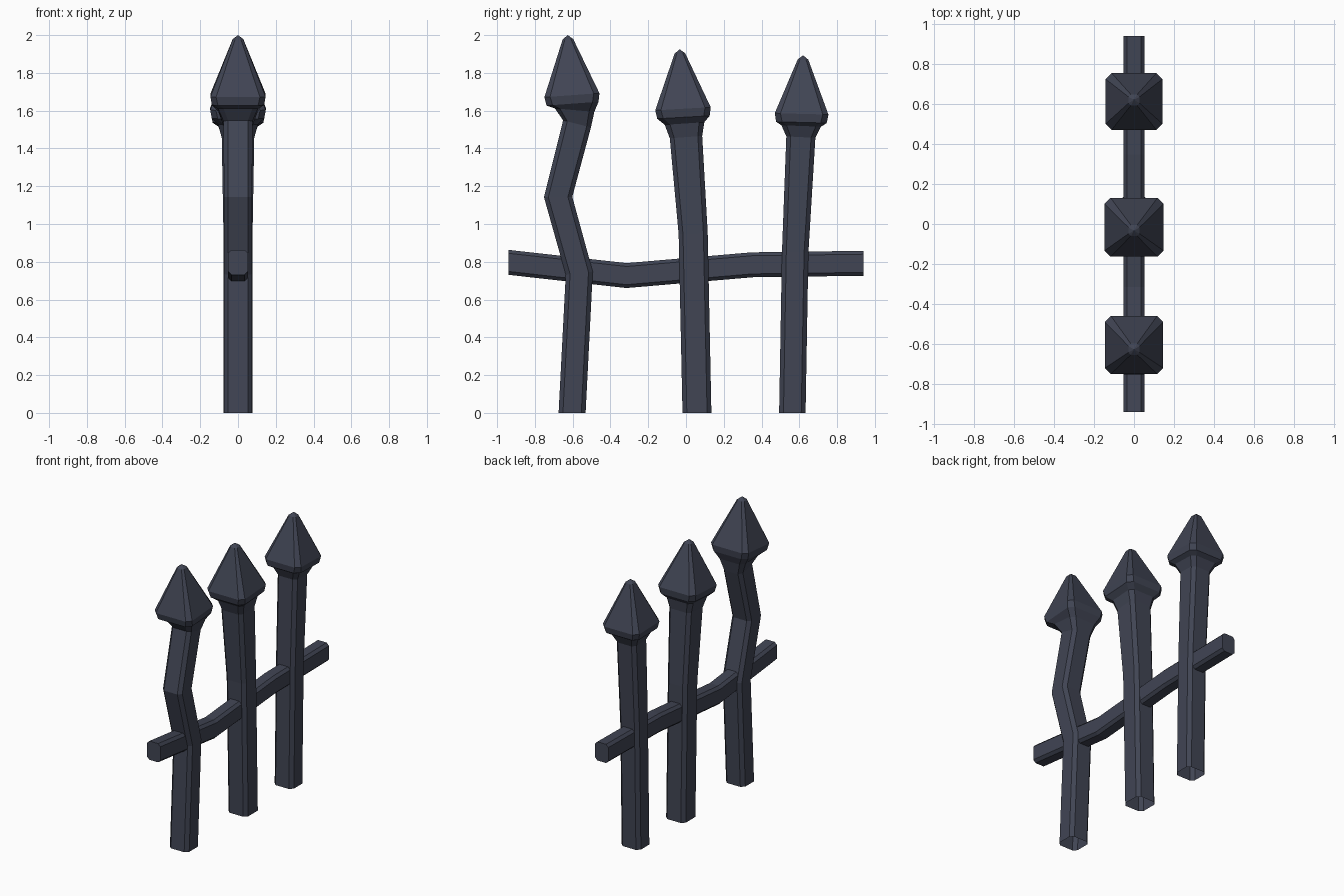
import bpy, bmesh, math
from mathutils import Vector

if "Cube" in bpy.data.objects:
    bpy.data.objects.remove(bpy.data.objects["Cube"])

iron = bpy.data.materials.new("dark blue iron")
iron.diffuse_color = (0.052, 0.059, 0.088, 1)
iron.use_nodes = True
iron.node_tree.nodes["Principled BSDF"].inputs["Base Color"].default_value = iron.diffuse_color


def section(hx, hy, c):
    """Square section with cut corners."""
    return [(hx, -hy + c), (hx, hy - c), (hx - c, hy), (-hx + c, hy),
            (-hx, hy - c), (-hx, -hy + c), (-hx + c, -hy), (hx - c, -hy)]


def loft(name, rings, apex=None, caps=False):
    """rings: (y, z, half_x, half_side, corner_cut, tilt of the path in the y-z plane)."""
    bm = bmesh.new()
    loops = []
    for y, z, hx, hs, c, a in rings:
        loops.append([bm.verts.new((u, y + v * math.cos(a), z - v * math.sin(a)))
                      for u, v in section(hx, hs, c)])
    for lo, hi in zip(loops, loops[1:]):
        for i in range(8):
            j = (i + 1) % 8
            bm.faces.new((lo[i], lo[j], hi[j], hi[i]))
    if apex:
        tip = bm.verts.new((0, *apex))
        for i in range(8):
            bm.faces.new((loops[-1][i], loops[-1][(i + 1) % 8], tip))
    if caps:
        bm.faces.new(loops[0][::-1])
        bm.faces.new(loops[-1])
    if caps:
        bmesh.ops.recalc_face_normals(bm, faces=bm.faces)
    me = bpy.data.meshes.new(name)
    bm.to_mesh(me)
    bm.free()
    me.materials.append(iron)
    ob = bpy.data.objects.new(name, me)
    bpy.context.collection.objects.link(ob)
    return ob


def lean(p, q):
    return math.atan2(q[0] - p[0], q[1] - p[1])


def post(name, path, base, tip, half):
    """Bent bar with an open foot, flared neck and spear head."""
    rings = []
    n = len(path)
    for k, (y, z, h) in enumerate(path):
        a = 0 if k == 0 else lean(path[k - 1], path[min(k + 1, n - 1)])
        if 0 < k < n - 1:
            a = (lean(path[k - 1], path[k]) + lean(path[k], path[k + 1])) / 2
        rings.append((y, z, max(h, 0.075), h, 0.023, a))
    # spear head rings follow the axis from its base to the tip
    b, t = Vector(base), Vector(tip)
    a = lean(b, t)
    d = (t - b).normalized()
    neck = Vector(path[-1][:2])
    m = neck.lerp(b, 0.48)
    rings.append((m.x, m.y, 0.105, 0.105, 0.028, (a + rings[-1][5]) / 2))
    p = b - d * 0.045
    rings.append((p.x, p.y, half - 0.008, half - 0.008, 0.032, a))
    rings.append((b.x, b.y, half, half, 0.03, a))
    p = t - d * 0.022
    rings.append((p.x, p.y, 0.028, 0.028, 0.012, a))
    loft(name, rings, apex=tip)


# three bent posts
post("left_post", [(-0.603, 0, 0.0715), (-0.565, 0.74, 0.072), (-0.677, 1.143, 0.075),
                   (-0.577, 1.53, 0.076)], (-0.604, 1.682), (-0.627, 2.0), 0.146)
post("middle_post", [(0.058, 0, 0.0765), (0.038, 0.95, 0.077), (0.0, 1.46, 0.086)],
     (-0.016, 1.61), (-0.034, 1.925), 0.147)
post("right_post", [(0.563, 0, 0.07), (0.578, 0.85, 0.07), (0.608, 1.46, 0.077)],
     (0.612, 1.583), (0.62, 1.893), 0.142)

# sagging cross rail through the posts
rail = [(-0.94, 0.797), (-0.315, 0.727), (0.35, 0.784), (0.94, 0.792)]
tilts = [math.pi / 2] + [lean(rail[k - 1], rail[k + 1]) for k in (1, 2)] + [math.pi / 2]
loft("cross_rail", [(y, z, 0.052, 0.066, 0.018, a) for (y, z), a in zip(rail, tilts)], caps=True)
